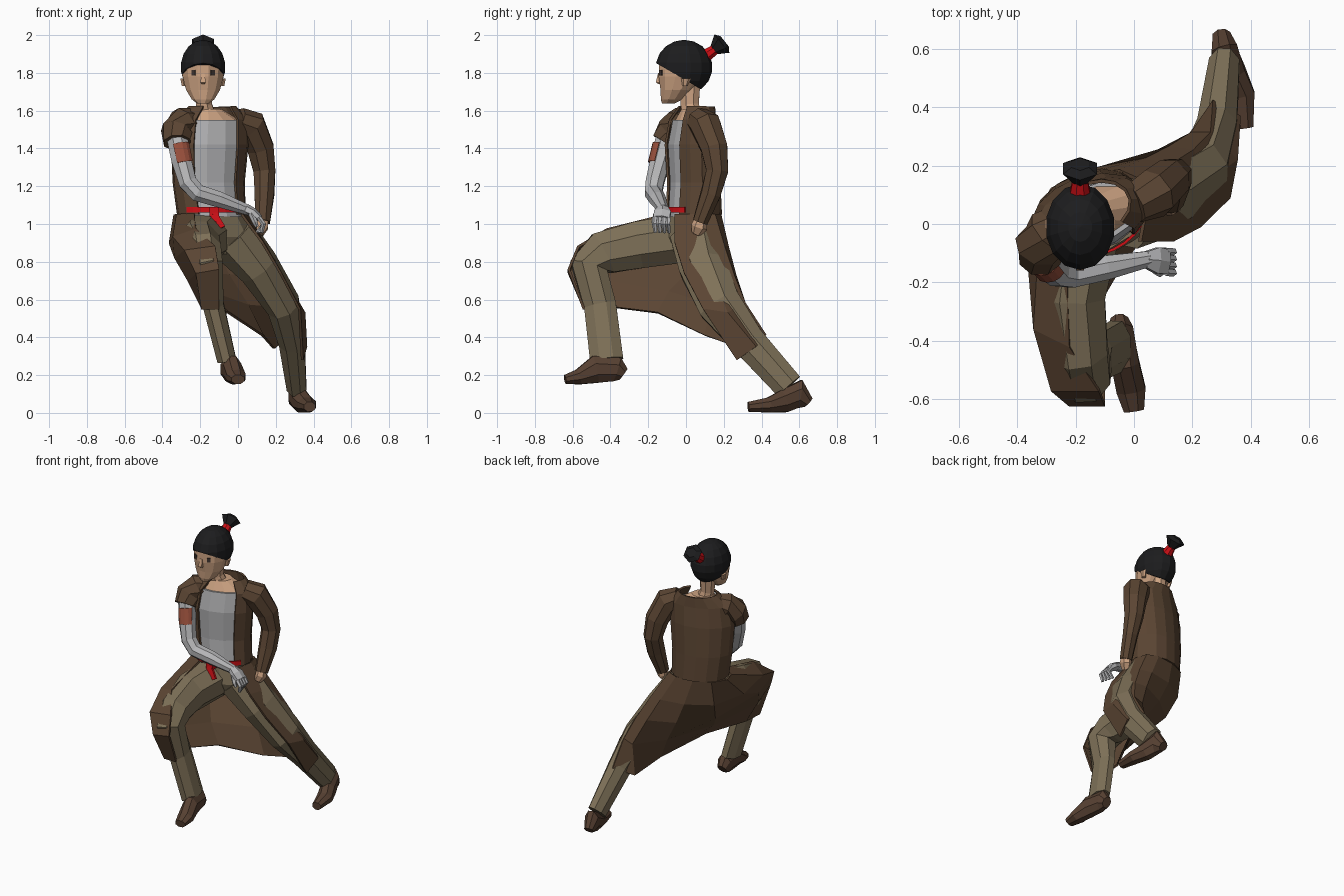
import bpy, bmesh, math
from mathutils import Vector, Matrix


def mat(name, r, g, b):
    m = bpy.data.materials.new(name)
    m.diffuse_color = (r, g, b, 1)
    return m


COAT = mat("coat brown", 0.105, 0.060, 0.033)
TROUSER = mat("trouser olive", 0.21, 0.165, 0.098)
SHIRT = mat("shirt grey", 0.44, 0.44, 0.45)
METAL = mat("arm grey", 0.48, 0.48, 0.49)
SKIN = mat("skin", 0.60, 0.36, 0.22)
HAIR = mat("hair black", 0.012, 0.012, 0.013)
RED = mat("red cloth", 0.62, 0.005, 0.008)
SHOE = mat("shoe brown", 0.095, 0.052, 0.032)
PATCH = mat("rust patch", 0.32, 0.08, 0.045)
EYE = mat("eye dark", 0.05, 0.035, 0.03)


def finish(name, bm, m, thick=0):
    bmesh.ops.recalc_face_normals(bm, faces=bm.faces)
    me = bpy.data.meshes.new(name)
    bm.to_mesh(me)
    bm.free()
    me.materials.append(m)
    ob = bpy.data.objects.new(name, me)
    bpy.context.collection.objects.link(ob)
    if thick:
        s = ob.modifiers.new("thickness", "SOLIDIFY")
        s.thickness, s.offset = thick, 0
    return ob


def tube(name, rings, m, n=8, ref=(1, 0, 0), axis=None, arc=None, grow=0, thick=0):
    """Loft of rings (x, y, z, radius_u[, radius_v]); arc makes an open shell."""
    bm = bmesh.new()
    P = [Vector(r[:3]) for r in rings]
    step = math.radians(arc[1] - arc[0]) / n if arc else 2 * math.pi / n
    k = 1 / math.cos(step / 2)
    rows = []
    for i, r in enumerate(rings):
        if axis:
            t = Vector(axis)
        else:
            a = (P[i] - P[i - 1]).normalized() if i else Vector()
            b = (P[i + 1] - P[i]).normalized() if i < len(P) - 1 else Vector()
            t = (a + b).normalized()
        u = Vector(ref)
        u = (u - t * u.dot(t)).normalized()
        v = t.cross(u)
        ru, rv = (r[3] + grow) * k, (r[-1] + grow) * k
        if arc:
            angs = [math.radians(arc[0]) + step * j for j in range(n + 1)]
        else:
            angs = [step * (j + .5) for j in range(n)]
        rows.append([bm.verts.new(P[i] + u * ru * math.cos(q) + v * rv * math.sin(q)) for q in angs])
    for a, b in zip(rows, rows[1:]):
        for j in range(n):
            q = (j + 1) if arc else (j + 1) % n
            bm.faces.new((a[j], a[q], b[q], b[j]))
    if not arc:
        bm.faces.new(rows[0])
        bm.faces.new(rows[-1])
    return finish(name, bm, m, thick)


def box(name, loc, size, m, rot_z=0):
    bm = bmesh.new()
    bmesh.ops.create_cube(bm, size=1, matrix=Matrix.Translation(loc)
                          @ Matrix.Rotation(rot_z, 4, 'Z') @ Matrix.Diagonal((*size, 1)))
    return finish(name, bm, m)


# Torso: turned so that the left shoulder is further back
YAW = (math.cos(math.radians(18)), math.sin(math.radians(18)), 0)
UP = (0, 0, 1)
body = [(-.11, .02, .95, .12, .11), (-.14, .04, 1.05, .165, .125), (-.155, .04, 1.22, .175, .115),
        (-.15, .03, 1.42, .19, .115), (-.14, .035, 1.55, .18, .095)]
tube("shirt", body, SHIRT, 12, YAW, UP)
tube("chest", [(-.14, .035, 1.54, .165, .088), (-.16, .04, 1.61, .07, .06)], SKIN, 12, YAW, UP)
tube("coat_body", body[1:] + [(-.135, .055, 1.62, .11, .075)], COAT, 12, YAW, UP,
     arc=(-54, 234), grow=.012, thick=.012)
tube("hips", [(-.13, .03, 1.04, .16, .12), (-.10, .04, .93, .19, .13), (-.08, .05, .84, .10, .10)],
     TROUSER, 10, YAW, UP)

# Belt with knot and two tails
tube("belt", [(-.14, .04, 1.06, .165, .125), (-.14, .04, 1.09, .165, .125)], RED, 8, YAW, UP,
     arc=(-150, -40), grow=.018, thick=.01)
box("belt_knot", (-.125, -.115, 1.065), (.05, .05, .05), RED)
for i, x in enumerate((-.14, -.085)):
    tube(f"belt_tail_{i}", [(-.125, -.13, 1.06, .012, .01), (x, -.145, .98, .018, .008)], RED, 4)

# Legs
tube("front_leg", [(-.17, .02, .93, .13), (-.21, -.25, .89, .11, .125), (-.185, -.44, .845, .095, .115),
                   (-.165, -.515, .775, .085, .10), (-.13, -.455, .57, .055, .085),
                   (-.06, -.42, .28, .05, .088)], TROUSER)
tube("back_leg", [(-.03, .05, .93, .13), (.11, .09, .77, .105, .125), (.24, .18, .57, .085, .115),
                  (.285, .33, .38, .068, .088), (.31, .545, .14, .052, .078)], TROUSER)
tube("front_shoe", [(-.05, -.33, .205, .03, .035), (-.048, -.365, .23, .045, .065),
                    (-.03, -.48, .23, .048, .072), (-.01, -.57, .19, .05, .04),
                    (.0, -.64, .177, .035, .024)], SHOE)
tube("back_shoe", [(.38, .33, .032, .03, .026), (.365, .44, .042, .05, .04), (.335, .52, .062, .048, .06),
                   (.31, .60, .10, .045, .075), (.30, .648, .055, .03, .03)], SHOE)

# Coat skirt: columns run from waist to hem, going from the right front edge round the back
skirt = [
    [(-.23, -.10, 1.05), (-.22, -.42, .97), (-.12, -.57, .88), (-.10, -.62, .76), (-.10, -.54, .55)],
    [(-.32, -.04, 1.05), (-.34, -.36, .93), (-.28, -.57, .86), (-.22, -.62, .74), (-.19, -.54, .55)],
    [(-.335, .03, 1.05), (-.36, -.12, .90), (-.33, -.33, .82), (-.26, -.42, .70), (-.19, -.39, .56)],
    [(-.28, .12, 1.05), (-.28, .09, .88), (-.24, .02, .75), (-.15, -.09, .64), (-.05, -.15, .53)],
    [(-.17, .165, 1.05), (-.12, .19, .88), (-.05, .18, .73), (.05, .14, .57), (.13, .10, .41)],
    [(-.05, .18, 1.05), (.04, .22, .88), (.12, .26, .73), (.20, .31, .56), (.19, .30, .34)],
    [(.02, .15, 1.05), (.12, .20, .88), (.20, .25, .73), (.26, .31, .58), (.27, .42, .41)],
    [(.045, .07, 1.05), (.15, .10, .88), (.25, .15, .70), (.35, .22, .53), (.36, .37, .35)],
    [(.02, -.06, 1.05), (.13, -.06, .90), (.225, -.01, .74), (.325, .09, .55), (.34, .27, .28)]]
bm = bmesh.new()
cols = [[bm.verts.new(p) for p in c] for c in skirt]
for a, b in zip(cols, cols[1:]):
    for i in range(len(a) - 1):
        bm.faces.new((a[i], b[i], b[i + 1], a[i + 1]))
finish("coat_skirt", bm, COAT, .014)

# Left arm, hand on hip
tube("left_sleeve", [(.0, .07, 1.55, .065), (.07, .105, 1.52, .08), (.12, .15, 1.40, .07),
                     (.14, .165, 1.28, .058), (.14, .13, 1.16, .046, .056),
                     (.13, .075, 1.01, .038, .04)], COAT, ref=(0.7, -0.7, 0))
tube("left_hand", [(.13, .08, 1.03, .028), (.13, .07, .985, .03, .038), (.115, .055, .95, .02, .025)], SKIN, 6)

# Right arm: short sleeve, grey arm with patch, open hand across the waist
BACK = (0, 1, 0)
tube("right_sleeve", [(-.22, .02, 1.55, .06), (-.29, -.03, 1.535, .08), (-.325, -.075, 1.49, .08),
                      (-.322, -.115, 1.43, .07)], COAT, ref=BACK)
arm = [(-.325, -.10, 1.47, .055), (-.30, -.135, 1.34, .053), (-.265, -.165, 1.22, .048),
       (-.215, -.172, 1.165, .046), (-.10, -.15, 1.13, .042), (.05, -.12, 1.075, .027)]
tube("right_arm", arm, METAL, ref=BACK)
tube("arm_patch", [(-.315, -.115, 1.415, .055), (-.293, -.141, 1.315, .053)], PATCH, 4, BACK,
     arc=(115, 205), grow=.006, thick=.004)
tube("right_palm", [(.04, -.122, 1.08, .028, .025), (.08, -.125, 1.06, .045, .022),
                    (.115, -.13, 1.03, .042, .016)], METAL, 6, BACK)
for i in range(4):
    y = -.165 + i * .024
    tube(f"finger_{i}", [(.11, y, 1.035, .011), (.135, y - .002, 1.0, .011),
                         (.125 - .008 * i, y + .004, .955, .008)], METAL, 5, BACK)
tube("thumb", [(.07, -.155, 1.055, .014), (.09, -.168, 1.01, .012), (.10, -.165, .985, .008)], METAL, 5, BACK)

# Head and face
X = -.185
tube("neck", [(-.165, .035, 1.56, .055, .05), (-.18, .02, 1.63, .042, .048), (X, .02, 1.74, .045, .055)], SKIN)
tube("head", [(X, -.095, 1.637, .03, .032), (X, -.075, 1.66, .06, .058), (X, -.05, 1.71, .09, .085),
              (X, -.022, 1.78, .108, .123), (X, -.012, 1.85, .112, .13), (X, -.01, 1.92, .085, .105)],
     SKIN, 12, axis=UP)
tube("nose", [(X, -.135, 1.80, .008, .012), (X, -.142, 1.75, .014, .018), (X, -.135, 1.74, .008, .01)],
     SKIN, 4, axis=UP)
for s in (-1, 1):
    name = "right" if s < 0 else "left"
    box(name + "_eye", (X + s * .05, -.132, 1.80), (.024, .009, .03), EYE, s * math.radians(35))
    tube(name + "_ear", [(X + s * .10, -.005, 1.73, .012, .012), (X + s * .108, .0, 1.77, .012, .022)],
         SKIN, 6, axis=UP)

# Hair cap cut along a sloping hairline, with a tied tail
bm = bmesh.new()
bmesh.ops.create_uvsphere(bm, u_segments=14, v_segments=9, radius=1, matrix=Matrix.Translation((X, -.01, 1.83))
                          @ Matrix.Diagonal((.121, .15, .145, 1)))
cut = bmesh.ops.bisect_plane(bm, geom=bm.verts[:] + bm.edges[:] + bm.faces[:], plane_co=(X, -.155, 1.85),
                             plane_no=(0, .50, .86), clear_inner=True)
bmesh.ops.holes_fill(bm, edges=[e for e in cut["geom_cut"] if isinstance(e, bmesh.types.BMEdge)])
finish("hair", bm, HAIR)
tube("hair_tie", [(X, .09, 1.88, .038), (X, .155, 1.925, .025)], RED)
tube("hair_tail", [(X, .145, 1.918, .022), (X, .19, 1.955, .058, .054), (X, .205, 1.967, .03, .03)], HAIR, 6)
